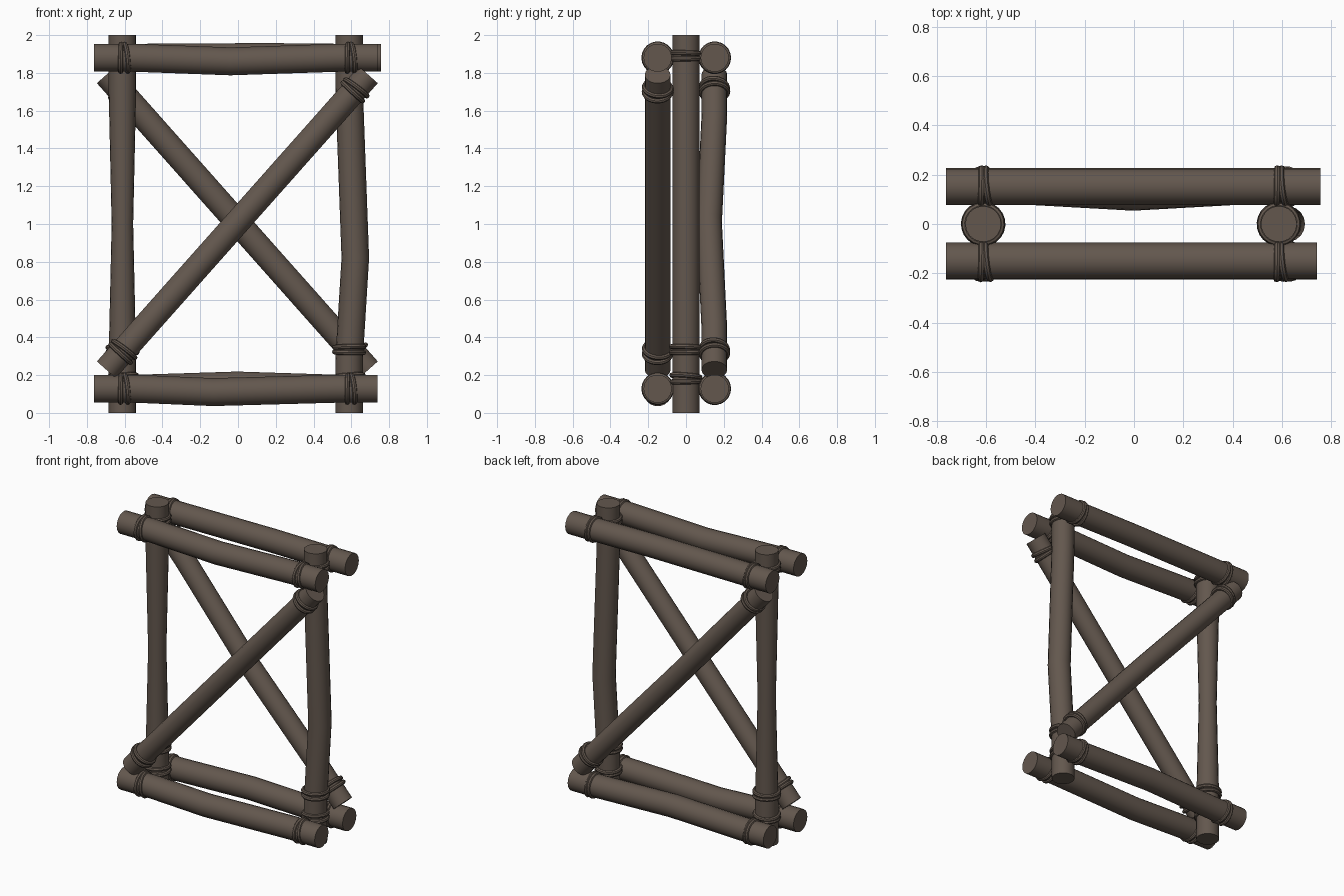
import bpy, bmesh, math
from mathutils import Vector

if "Cube" in bpy.data.objects:
    bpy.data.objects.remove(bpy.data.objects["Cube"])

wood = bpy.data.materials.new("dark_brown_wood")
wood.diffuse_color = (0.125, 0.096, 0.076, 1)
wood.use_nodes = True
wood.node_tree.nodes["Principled BSDF"].inputs["Base Color"].default_value = wood.diffuse_color
SIDES = 18


def finish(ob):
    ob.data.materials.append(wood)
    bpy.ops.object.select_all(action='DESELECT')
    ob.select_set(True)
    bpy.context.view_layer.objects.active = ob
    bpy.ops.object.shade_smooth_by_angle(angle=math.radians(35))


def log(name, a, b, r, mid=0.5, bend=(0, 0, 0), r_mid=None):
    """Log from a to b, straight at both ends and bent or thinned at mid."""
    a, b = Vector(a), Vector(b)
    rot = (b - a).to_track_quat('Z', 'Y')
    bm = bmesh.new()
    rings = []
    for t, k in ((0, 0), (0.14, 0), (mid, 1), (0.86, 0), (1, 0)):
        c = a.lerp(b, t) + Vector(bend) * k
        rad = r_mid if k and r_mid else r
        rings.append([bm.verts.new(c + rot @ Vector((rad * math.cos(q), rad * math.sin(q), 0)))
                      for q in (2 * math.pi * i / SIDES for i in range(SIDES))])
    for lo, hi in zip(rings, rings[1:]):
        for i in range(SIDES):
            j = (i + 1) % SIDES
            bm.faces.new((lo[i], lo[j], hi[j], hi[i]))
    bm.faces.new(rings[0][::-1])
    bm.faces.new(rings[-1])
    me = bpy.data.meshes.new(name)
    bm.to_mesh(me)
    bm.free()
    ob = bpy.data.objects.new(name, me)
    bpy.context.collection.objects.link(ob)
    finish(ob)


def lashing(name, centre, axis, r, tilt=0.12, gap=0.028):
    """Two rope loops side by side around a log, one of them tilted."""
    axis = Vector(axis).normalized()
    side = axis.orthogonal().normalized() if abs(axis.y) > 0.5 else Vector((0, 1, 0))
    other = axis.cross(side)
    for n, s in enumerate((-1, 1)):
        d = axis + (side + other) * (tilt if n else -0.02)
        bpy.ops.mesh.primitive_torus_add(
            location=Vector(centre) + axis * gap * s / 2,
            rotation=d.to_track_quat('Z', 'Y').to_euler(),
            major_radius=r, minor_radius=0.0135, major_segments=22, minor_segments=8)
        ob = bpy.context.object
        ob.name = f"{name}_{n + 1}"
        finish(ob)


# Upright posts: left is waisted, right is bowed outward
log("left_post", (-0.612, 0, 0), (-0.612, 0, 2), 0.073, r_mid=0.057)
log("right_post", (0.588, 0, 0), (0.588, 0, 2), 0.073, 0.41, (0.033, 0, 0))

# Horizontal rails, front and back, slightly sagging or arched
log("front_top_rail", (-0.762, -0.15, 1.88), (0.742, -0.15, 1.88), 0.075, 0.48, (0, 0, -0.019))
log("back_top_rail", (-0.762, 0.152, 1.88), (0.757, 0.152, 1.88), 0.075, 0.6, (0, 0, 0.004))
log("front_bottom_rail", (-0.762, -0.15, 0.128), (0.738, -0.15, 0.128), 0.075, 0.42, (0, 0, -0.018))
log("back_bottom_rail", (-0.745, 0.152, 0.128), (0.738, 0.152, 0.128), 0.075, 0.5, (0, 0, 0.017))

# Crossed diagonal braces
log("front_brace", (-0.697, -0.15, 0.228), (0.69, -0.15, 1.79), 0.068)
log("back_brace", (0.69, 0.15, 0.228), (-0.697, 0.15, 1.79), 0.068, 0.5, (0, -0.028, 0))

# Rope lashings on rails, posts and braces
for side, px in (("left", -0.606), ("right", 0.594)):
    for face, y in (("front", -0.15), ("back", 0.152)):
        for level, z in (("top", 1.88), ("bottom", 0.128)):
            lashing(f"{side}_{face}_{level}_rail_rope", (px, y, z), (1, 0, 0), 0.073)
    x = -0.612 if side == "left" else 0.588
    lashing(f"{side}_post_top_rope", (x, 0, 1.89), (0, 0, 1), 0.075, 0.03)
    lashing(f"{side}_post_bottom_rope", (x, 0, 0.18), (0, 0, 1), 0.075, 0.08)
    lashing(f"{side}_post_brace_rope", (x, 0, 0.335), (0, 0, 1), 0.077, 0.03)

for face, y, s in (("front", -0.15, 1), ("back", 0.15, -1)):
    axis = (1.387 * s, 0, 1.562)
    lashing(f"{face}_brace_low_rope", (-0.612 * s, y, 0.325), axis, 0.071, 0.08)
    lashing(f"{face}_brace_high_rope", (0.617 * s, y, 1.71), axis, 0.071, 0.08)
